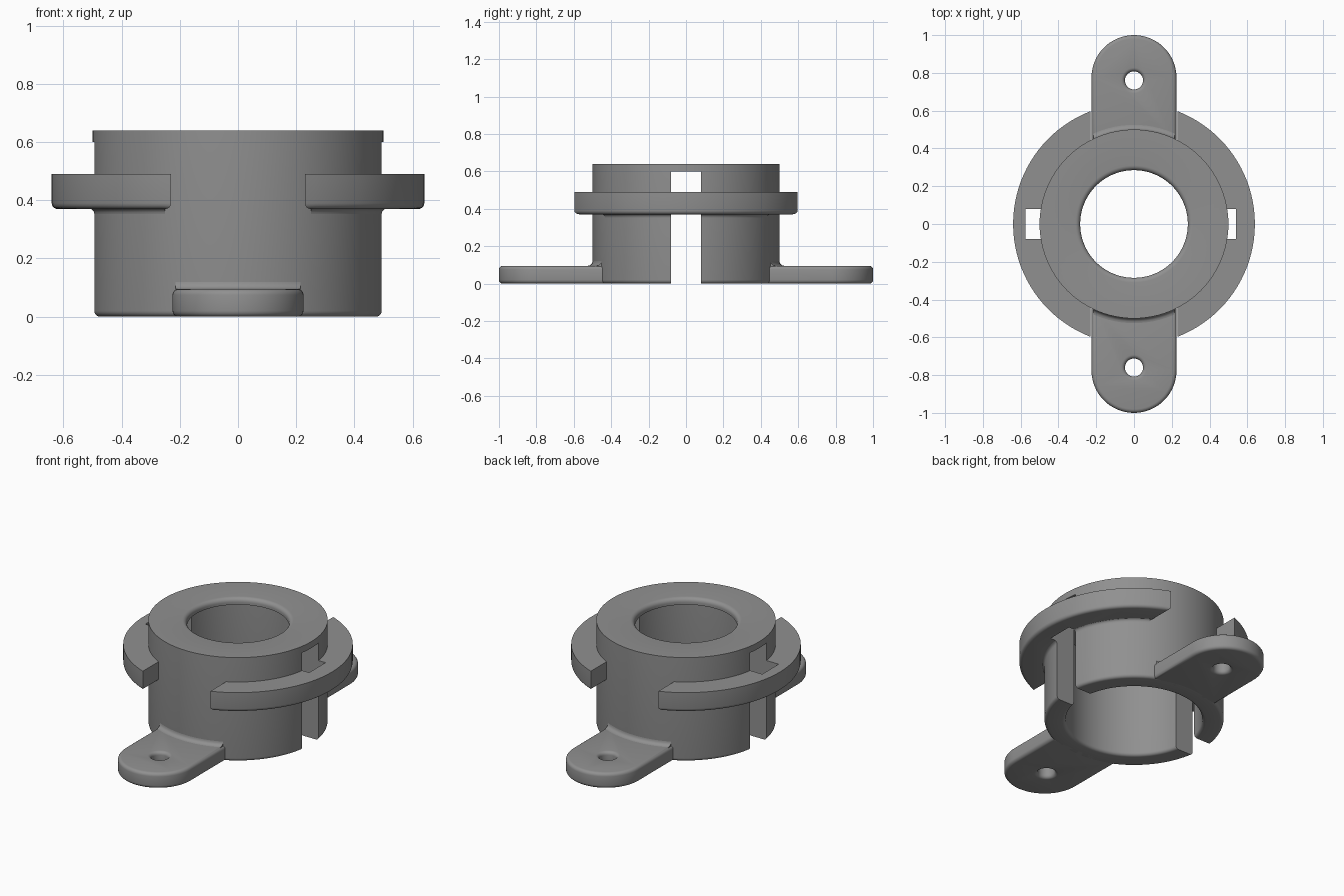
import bpy, bmesh, math
from mathutils import Vector

if "Cube" in bpy.data.objects:
    bpy.data.objects.remove(bpy.data.objects["Cube"])

grey = bpy.data.materials.new("mid grey")
grey.diffuse_color = (0.28, 0.28, 0.28, 1)
grey.use_nodes = True
grey.node_tree.nodes["Principled BSDF"].inputs["Base Color"].default_value = grey.diffuse_color


def finish(bm, name):
    bmesh.ops.remove_doubles(bm, verts=bm.verts[:], dist=1e-5)
    bmesh.ops.recalc_face_normals(bm, faces=bm.faces[:])
    me = bpy.data.meshes.new(name)
    bm.to_mesh(me)
    bm.free()
    me.materials.append(grey)
    ob = bpy.data.objects.new(name, me)
    bpy.context.collection.objects.link(ob)
    return ob


def corner(cx, cz, r, a0, a1, n=5):
    """Arc points in a profile, angles in degrees."""
    return [(cx + r * math.cos(math.radians(a0 + (a1 - a0) * i / n)),
             cz + r * math.sin(math.radians(a0 + (a1 - a0) * i / n))) for i in range(n + 1)]


def lathe(name, prof, closed=True, center=(0, 0), seg=96):
    bm = bmesh.new()
    rings = []
    for i in range(seg):
        a = 2 * math.pi * i / seg
        rings.append([bm.verts.new((center[0] + r * math.cos(a), center[1] + r * math.sin(a), z))
                      for r, z in prof])
    n = len(prof)
    for i in range(seg):
        p, q = rings[i], rings[(i + 1) % seg]
        for j in range(n if closed else n - 1):
            k = (j + 1) % n
            bm.faces.new((p[j], q[j], q[k], p[k]))
    return finish(bm, name)


def prism(name, outline, z0, z1, bevel_top):
    """Extruded outline with a rounded bottom rim and optionally a rounded top rim."""
    bm = bmesh.new()
    face = bm.faces.new([bm.verts.new((x, y, z0)) for x, y in outline])
    ext = bmesh.ops.extrude_face_region(bm, geom=[face])
    bmesh.ops.translate(bm, vec=Vector((0, 0, z1 - z0)),
                        verts=[g for g in ext["geom"] if isinstance(g, bmesh.types.BMVert)])
    bmesh.ops.recalc_face_normals(bm, faces=bm.faces[:])
    levels = [z0, z1] if bevel_top else [z0]
    edges = [e for e in bm.edges
             if any(all(abs(v.co.z - z) < 1e-5 for v in e.verts) for z in levels)]
    bmesh.ops.bevel(bm, geom=edges, offset=0.02, segments=4, profile=0.5,
                    affect='EDGES', clamp_overlap=False)
    return finish(bm, name)


def box(name, x0, x1, y0, y1, z0, z1):
    bm = bmesh.new()
    bmesh.ops.create_cube(bm, size=1)
    for v in bm.verts:
        v.co = ((x0 + x1) / 2 + v.co.x * (x1 - x0), (y0 + y1) / 2 + v.co.y * (y1 - y0),
                (z0 + z1) / 2 + v.co.z * (z1 - z0))
    return finish(bm, name)


def boolean(ob, cutter, op='DIFFERENCE'):
    mod = ob.modifiers.new("cut", 'BOOLEAN')
    mod.operation, mod.solver, mod.object = op, 'EXACT', cutter
    bpy.context.view_layer.update()
    dg = bpy.context.evaluated_depsgraph_get()
    me = bpy.data.meshes.new_from_object(ob.evaluated_get(dg))
    ob.modifiers.clear()
    ob.data = me
    bpy.data.objects.remove(cutter)


def slot_cutter():
    return box("slot_cutter", -0.575, 0.54, -0.08, 0.08, -0.1, 0.60)


parts = []

# Hollow body with a thin top lip and rounded lower rim
body = lathe("body", corner(0.48, 0.02, 0.02, 0, -90) + corner(0.40, 0.02, 0.02, -90, -180)
             + [(0.38, 0.60), (0.285, 0.60), (0.285, 0.615)]
             + corner(0.31, 0.615, 0.025, 180, 90)[1:] + [(0.50, 0.64)])
boolean(body, slot_cutter())
parts.append(body)

for s, side in ((1, "right"), (-1, "left")):
    # Locking flange segment, trimmed straight at its ends
    ao, ai, n = math.acos(0.23 / 0.64), math.acos(0.23 / 0.47), 40
    outline = [(s * 0.64 * math.cos(-ao + 2 * ao * i / n), 0.64 * math.sin(-ao + 2 * ao * i / n))
               for i in range(n + 1)]
    outline += [(s * 0.47 * math.cos(ai - 2 * ai * i / n), 0.47 * math.sin(ai - 2 * ai * i / n))
                for i in range(n + 1)]
    flange = prism(side + "_flange", outline, 0.37, 0.49, False)
    boolean(flange, slot_cutter())
    parts.append(flange)

    # Fillet under the flange
    fillet = lathe(side + "_flange_fillet",
                   corner(0.52, 0.352, 0.02, 180, 90) + [(0.52, 0.38), (0.48, 0.38), (0.48, 0.352)])
    boolean(fillet, box("clip", min(s * 0.25, s), max(s * 0.25, s), -1, 1, 0, 1), 'INTERSECT')
    boolean(fillet, slot_cutter())
    parts.append(fillet)

for s, side in ((1, "back"), (-1, "front")):
    # Mounting tab with rounded end
    outline = [(0.225, s * 0.43)]
    outline += [(0.225 * math.cos(math.pi * i / 32), s * (0.775 + 0.225 * math.sin(math.pi * i / 32)))
                for i in range(33)]
    outline += [(-0.225, s * 0.43)]
    tab = prism(side + "_tab", outline, 0, 0.095, True)

    # Screw hole with softened rims
    hole = ([(0, -0.02), (0.068, -0.02)] + corner(0.068, 0.02, 0.02, -90, -180)
            + corner(0.068, 0.075, 0.02, 180, 90) + [(0.068, 0.12), (0, 0.12)])
    boolean(tab, lathe("hole_cutter", hole, False, (0, s * 0.76), 40))
    parts.append(tab)

    # Fillet where the tab meets the body
    fillet = lathe(side + "_tab_fillet",
                   [(0.48, 0.08), (0.525, 0.08)] + corner(0.525, 0.12, 0.025, -90, -180)
                   + [(0.48, 0.12)])
    boolean(fillet, box("clip", -0.215, 0.215, min(0, s), max(0, s), 0, 1), 'INTERSECT')
    parts.append(fillet)

# Smooth the round surfaces, keep the hard edges
bpy.ops.object.select_all(action='DESELECT')
for ob in parts:
    ob.select_set(True)
bpy.context.view_layer.objects.active = body
bpy.ops.object.shade_smooth_by_angle(angle=math.radians(32))
